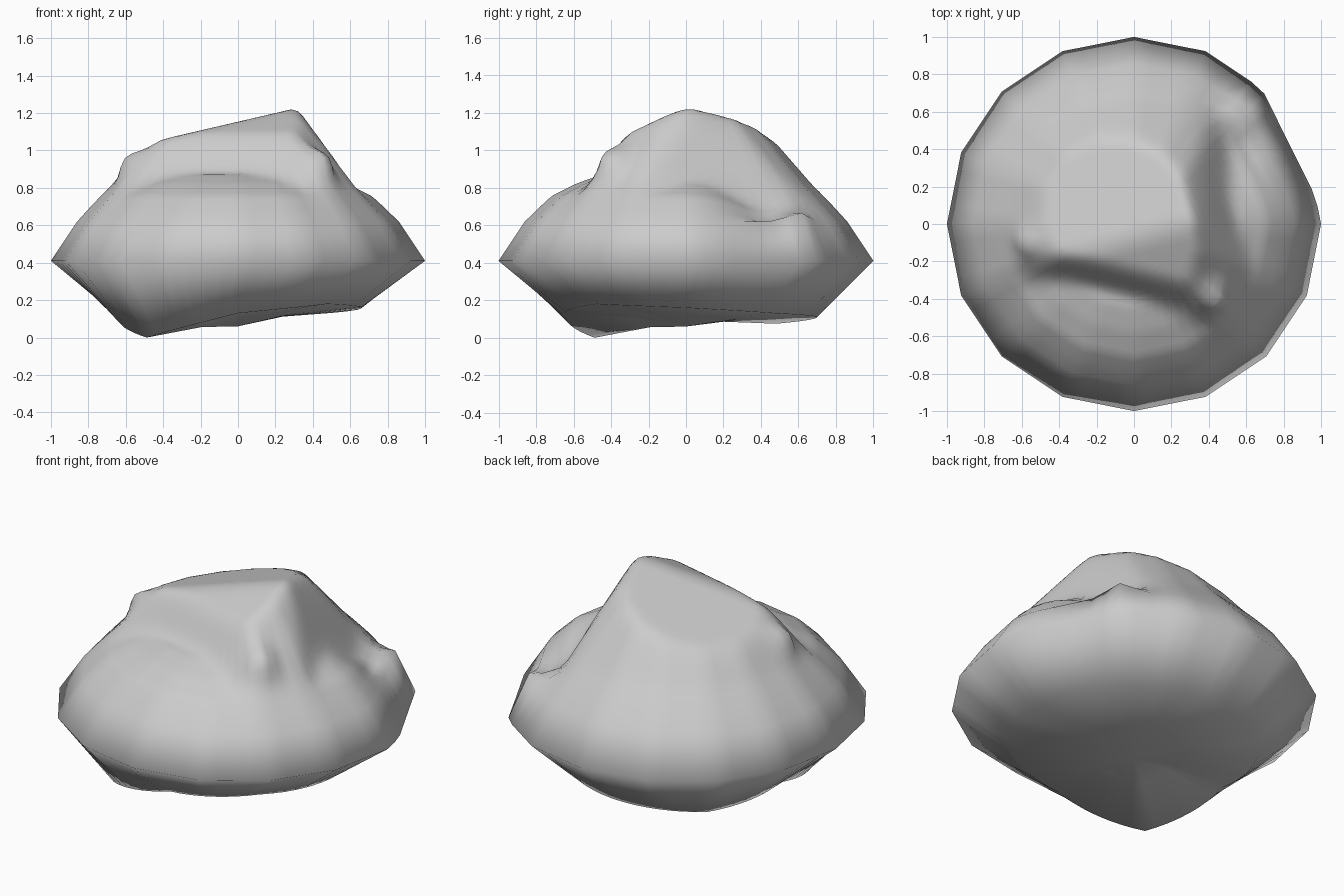
import bpy, bmesh, math
from mathutils import Vector

if "Cube" in bpy.data.objects:
    bpy.data.objects.remove(bpy.data.objects["Cube"])

SEG = 64
# Low dome under the crag: radius, height
DOME = [(1.0, .41), (.86, .62), (.72, .755), (.58, .825), (.45, .87), (0, .92)]
# Underside rim: radius and height in eight directions (from +x, anticlockwise)
LOWER = [(.66, .16), (.68, .13), (.70, .11), (.68, .075),
         (.63, .11), (.69, .0), (.64, .13), (.68, .18)]
# Small knobs: x, y, height, width, outward push
KNOBS = [(-.57, -.10, .05, .06, .04), (.43, -.39, .06, .07, .06),
         (.58, .58, .05, .09, .03)]


def around(values, a):
    """Interpolate eight values around the circle."""
    t = a / (math.pi / 4)
    i = int(t)
    f = t - i
    return values[i % 8] * (1 - f) + values[(i + 1) % 8] * f


def soft_min(a, b, k=.05):
    h = max(k - abs(a - b), 0) / k
    return min(a, b) - h * h * k / 4


def outline(a):
    """Sixteen-sided outline with one corner cut off at back right."""
    step = math.pi / 8
    r = math.cos(step / 2) / math.cos(a % step - step / 2)
    d = a - math.radians(26.6)
    return min(r, .934 / math.cos(d)) if abs(d) < 1 else r


def dome(r):
    for (r0, z0), (r1, z1) in zip(DOME, DOME[1:]):
        if r >= r1:
            return z0 + (z1 - z0) * (r0 - r) / (r0 - r1)


def crag(x, y, r):
    """Sloping summit block cut by a front face, a right cliff and a back cone."""
    yf = y - .25 * (.3 - x)
    xr = x + .3 * (y + .1)
    z = 1.15 + .28 * x - .18 * y
    for face in (1.215 + .45 * (yf + .04), 1.07 + 1.6 * (yf + .34),
                 1.18 - 1.9 * (xr - .39), 1.13 - 1.15 * (r - .4)):
        z = soft_min(z, face)
    return z


def top_point(r, a):
    rr = r * outline(a)
    x, y = rr * math.cos(a), rr * math.sin(a)
    z = dome(r)
    if r < .85:
        # hollow at the foot of the cliff
        z -= .09 * math.exp(-((x - .52) ** 2 + (y - .42) ** 2) / .05)
        z = -soft_min(-z, -crag(x, y, r))
    p = Vector((x, y, z))
    shift = Vector((0, 0, 0))
    for kx, ky, h, w, push in KNOBS:
        g = math.exp(-((x - kx) ** 2 + (y - ky) ** 2) / w ** 2)
        shift += g * (Vector((kx, ky, 0)).normalized() * push + Vector((0, 0, h)))
    return p + shift


def low_point(k, a):
    r = around([v[0] for v in LOWER], a) * k
    z = .06 + (around([v[1] for v in LOWER], a) - .06) * k
    if k < 1:
        z += .02
    return Vector((r * math.cos(a), r * math.sin(a), z))


angles = [2 * math.pi * i / SEG for i in range(SEG)]
bm = bmesh.new()

# Rings from underside to summit
rings = [[bm.verts.new(low_point(k, a)) for a in angles] for k in (.4, 1.0)]
for r in [1.0, .86, .79] + [.74 - .03 * i for i in range(24)]:
    rings.append([bm.verts.new(top_point(r, a)) for a in angles])
for lo, hi in zip(rings, rings[1:]):
    for i in range(SEG):
        j = (i + 1) % SEG
        bm.faces.new((lo[i], lo[j], hi[j], hi[i]))

# Close bottom and summit with fans
bottom = bm.verts.new((0, 0, .06))
summit = bm.verts.new(top_point(0, 0))
for i in range(SEG):
    j = (i + 1) % SEG
    bm.faces.new((bottom, rings[0][j], rings[0][i]))
    bm.faces.new((summit, rings[-1][i], rings[-1][j]))
bmesh.ops.recalc_face_normals(bm, faces=bm.faces)
for f in bm.faces:
    f.smooth = True

mesh = bpy.data.meshes.new("rock")
bm.to_mesh(mesh)
bm.free()
rock = bpy.data.objects.new("rock", mesh)
bpy.context.collection.objects.link(rock)
